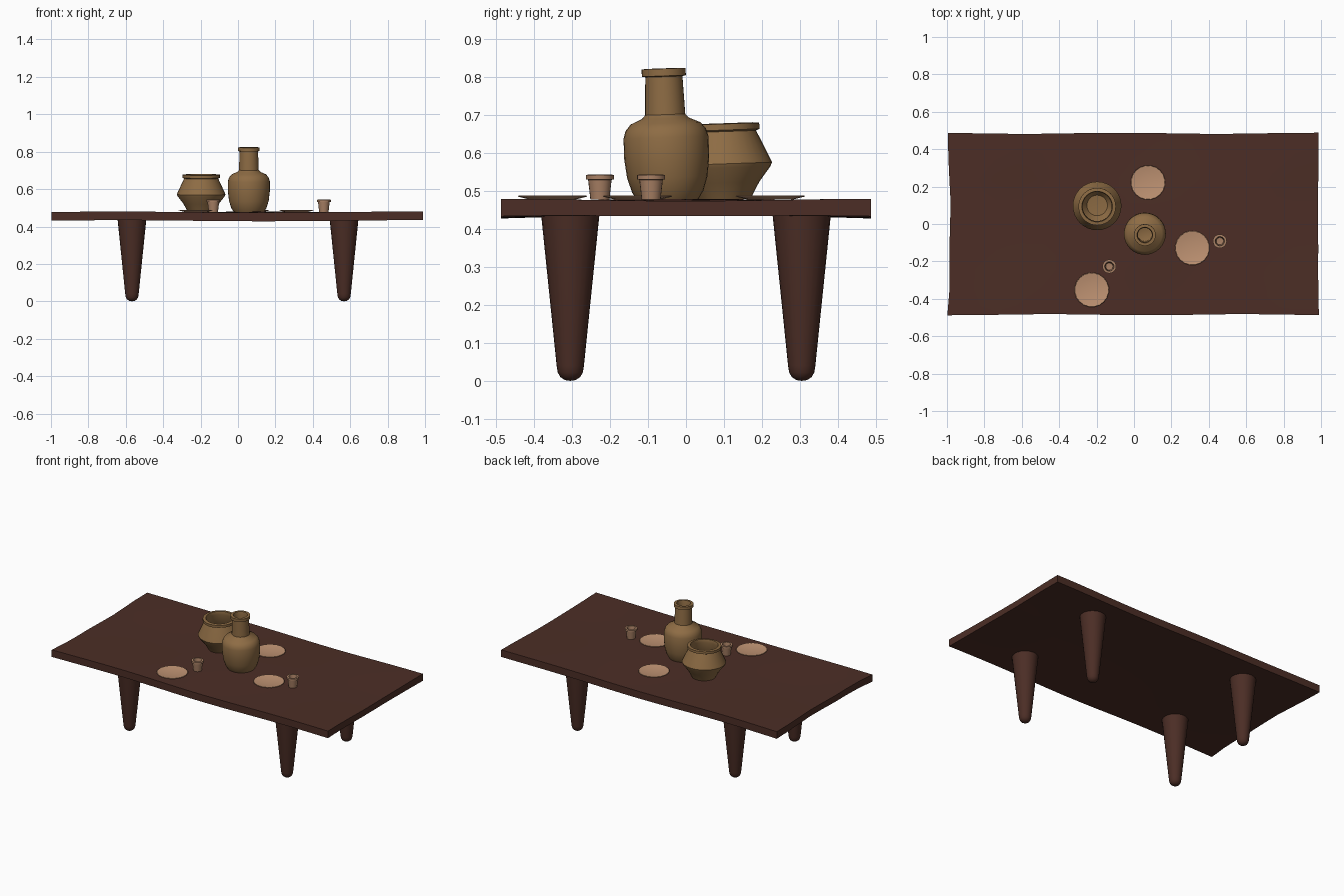
import bpy, bmesh, math
from math import sin, cos, pi

old = bpy.data.objects.get("Cube")
if old:
    bpy.data.objects.remove(old, do_unlink=True)


def material(name, rgb):
    m = bpy.data.materials.new(name)
    m.use_nodes = True
    m.diffuse_color = (*rgb, 1)
    m.node_tree.nodes["Principled BSDF"].inputs["Base Color"].default_value = (*rgb, 1)
    return m


wood = material("dark wood", (0.072, 0.027, 0.019))
clay = material("ochre clay", (0.270, 0.150, 0.058))
pale = material("pale clay", (0.52, 0.29, 0.17))
cup_clay = material("cup clay", (0.40, 0.22, 0.13))


def finish(bm, name, mat, angle=35):
    bmesh.ops.recalc_face_normals(bm, faces=bm.faces)
    me = bpy.data.meshes.new(name)
    bm.to_mesh(me)
    bm.free()
    me.materials.append(mat)
    ob = bpy.data.objects.new(name, me)
    bpy.context.collection.objects.link(ob)
    bpy.ops.object.select_all(action="DESELECT")
    bpy.context.view_layer.objects.active = ob
    ob.select_set(True)
    bpy.ops.object.shade_smooth_by_angle(angle=math.radians(angle))
    return ob


def lathe(name, mat, profile, loc, sides=32, tilt=0, scallop=0):
    """Revolve (radius, height) points that start and end on the axis."""
    bm = bmesh.new()
    rings = []
    for r, z in profile:
        if r == 0:
            rings.append([bm.verts.new((0, 0, z))] * sides)
            continue
        ring = []
        for i in range(sides):
            a = 2 * pi * i / sides
            rr = r * (1 + (scallop if i % 2 else -scallop))
            ring.append(bm.verts.new((rr * cos(a), rr * sin(a), z)))
        rings.append(ring)
    for low, high in zip(rings, rings[1:]):
        for i in range(sides):
            j = (i + 1) % sides
            corners = dict.fromkeys((low[i], low[j], high[j], high[i]))
            bm.faces.new(list(corners))
    ob = finish(bm, name, mat)
    ob.location = loc
    ob.rotation_euler.x = math.radians(tilt)
    return ob


# Tabletop: a hand-hewn plank with wavering edges and surface
bm = bmesh.new()
bmesh.ops.create_grid(bm, x_segments=16, y_segments=8, size=1)
top_faces = bm.faces[:]
made = bmesh.ops.extrude_face_region(bm, geom=top_faces)
upper = {v for v in made["geom"] if isinstance(v, bmesh.types.BMVert)}
bmesh.ops.delete(bm, geom=[f for f in top_faces if f.is_valid and
                           all(v in upper for v in f.verts)], context="FACES")
for v in bm.verts:
    u, w = v.co.x, v.co.y
    bow = 0.013 * (1 - w * w) + 0.003 * sin(7 * w)
    x = u * (0.992 - bow * (1 if u < 0 else 0.3)) - 0.004
    y = w * 0.485 + 0.003 * sin(6 * u + 2 * w)
    wave = 0.003 * sin(4 * u + 1) * cos(3 * w)
    if v in upper:
        z = 0.477 + wave
    else:
        z = 0.431 + wave + 0.006 * (1 - w * w)
    v.co = (x, y, z)
finish(bm, "tabletop", wood, 40)

# Legs: tapered, with rounded feet
leg = [(0, 0), (0.014, 0.002), (0.026, 0.010), (0.033, 0.022), (0.036, 0.040),
       (0.077, 0.44), (0, 0.44)]
for side, sx in (("left", 1), ("right", -1)):
    for end, sy in (("front", -1), ("back", 1)):
        lathe(f"{end}_{side}_leg", wood, leg, (sx * 0.567, sy * 0.305, 0), 24)

# Tall bottle
bottle = [(0, 0), (0.080, 0), (0.094, 0.022), (0.106, 0.06), (0.112, 0.11),
          (0.112, 0.165), (0.106, 0.185), (0.092, 0.202), (0.062, 0.215),
          (0.053, 0.225), (0.049, 0.325), (0.058, 0.327), (0.058, 0.346),
          (0.042, 0.347), (0.038, 0.325), (0.038, 0.22), (0, 0.21)]
lathe("tall_bottle", clay, bottle, (0.058, -0.047, 0.477), tilt=2)

# Wide angular pot, open at the top
pot = [(0, 0), (0.070, 0), (0.095, 0.045), (0.126, 0.085), (0.130, 0.095),
       (0.126, 0.105), (0.091, 0.180), (0.100, 0.184), (0.100, 0.200),
       (0.082, 0.202), (0.078, 0.182), (0.112, 0.100), (0.055, 0.022), (0, 0.018)]
lathe("wide_pot", clay, pot, (-0.197, 0.100, 0.477), tilt=2)

# Shallow dishes with nicked rims
dish = [(0, 0), (0.060, 0), (0.092, 0.008), (0.090, 0.010), (0.065, 0.006),
        (0.035, 0.003), (0, 0.002)]
for i, (x, y) in enumerate([(0.075, 0.222), (0.312, -0.128), (-0.226, -0.352)]):
    lathe(f"dish_{i + 1}", pale, dish, (x, y, 0.478), 40, scallop=0.012)

# Small cups with a banded rim
cup = [(0, 0), (0.025, 0), (0.031, 0.052), (0.037, 0.053), (0.037, 0.065),
       (0.025, 0.066), (0.022, 0.05), (0.019, 0.010), (0, 0.008)]
for i, (x, y) in enumerate([(-0.132, -0.227), (0.459, -0.092)]):
    lathe(f"cup_{i + 1}", cup_clay, cup, (x, y, 0.478), 20)
